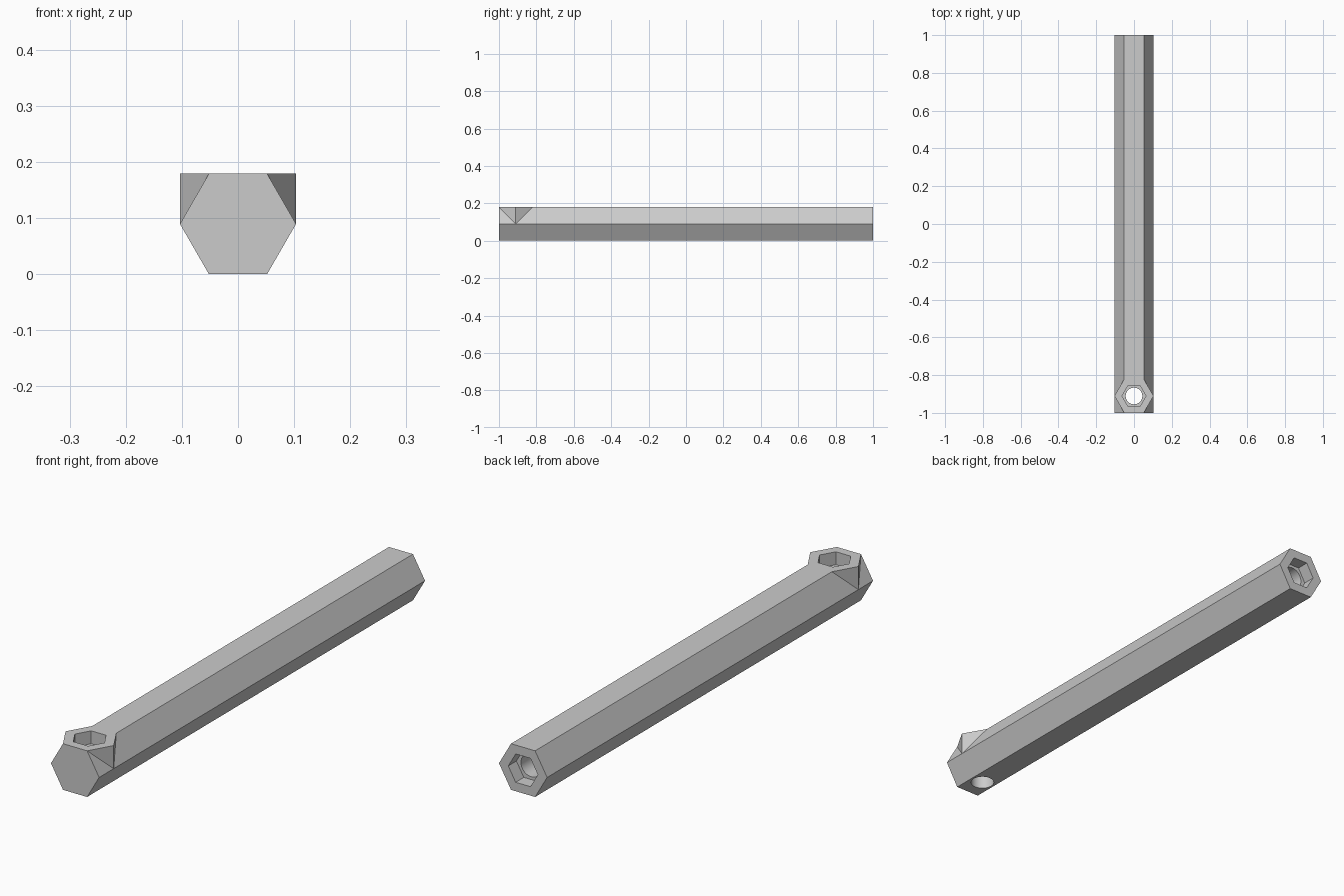
import bpy, math

if "Cube" in bpy.data.objects:
    bpy.data.objects.remove(bpy.data.objects["Cube"])

R = 0.1035                      # hexagon corner radius
A = R * math.cos(math.pi / 6)   # hexagon half width across flats
HOLE, POCKET, DEPTH = 0.044, 0.0635, 0.05
BOSS_Y = -1 + A

grey = bpy.data.materials.new("grey")
grey.diffuse_color = (0.6, 0.6, 0.6, 1)
grey.use_nodes = True
grey.node_tree.nodes["Principled BSDF"].inputs["Base Color"].default_value = grey.diffuse_color


def prism(name, sides, radius, loc, length, along_y=False):
    """Prism centred on loc, with hexagon corners pointing to +-x."""
    bpy.ops.mesh.primitive_cylinder_add(
        vertices=sides, radius=radius, depth=length, location=loc,
        rotation=(math.pi / 2 if along_y else 0, 0, 0))
    ob = bpy.context.object
    ob.name = name
    # turn about the prism's own axis so that corners lie on +-x
    for v in ob.data.vertices:
        v.co.x, v.co.y = v.co.y, -v.co.x
    ob.data.materials.append(grey)
    bpy.ops.object.transform_apply(location=True, rotation=True, scale=True)
    return ob


def combine(target, other, operation):
    mod = target.modifiers.new(operation.lower(), 'BOOLEAN')
    mod.operation, mod.solver, mod.object = operation, 'EXACT', other
    bpy.context.view_layer.objects.active = target
    bpy.ops.object.modifier_apply(modifier=mod.name)
    bpy.data.objects.remove(other, do_unlink=True)


# long hexagonal bar and the upright hexagonal boss flush with its top
bar = prism("hex_bar", 6, R, (0, 0, A), 2, True)
boss = prism("boss", 6, R, (0, BOSS_Y, 1.5 * A), A)
combine(bar, boss, 'UNION')

# cross hole through the boss, with a hexagonal pocket on top
combine(bar, prism("cross_hole", 48, HOLE, (0, BOSS_Y, A), 0.5), 'DIFFERENCE')
combine(bar, prism("top_pocket", 6, POCKET, (0, BOSS_Y, 2 * A), 2 * DEPTH), 'DIFFERENCE')

# blind hole in the back end, with the same pocket
combine(bar, prism("end_hole", 48, HOLE, (0, 1, A), 0.6, True), 'DIFFERENCE')
combine(bar, prism("end_pocket", 6, POCKET, (0, 1, A), 2 * DEPTH, True), 'DIFFERENCE')

# smooth bores, crisp hexagon edges
bpy.ops.object.select_all(action='DESELECT')
bar.select_set(True)
bpy.context.view_layer.objects.active = bar
bpy.ops.object.shade_smooth_by_angle(angle=math.radians(30))
